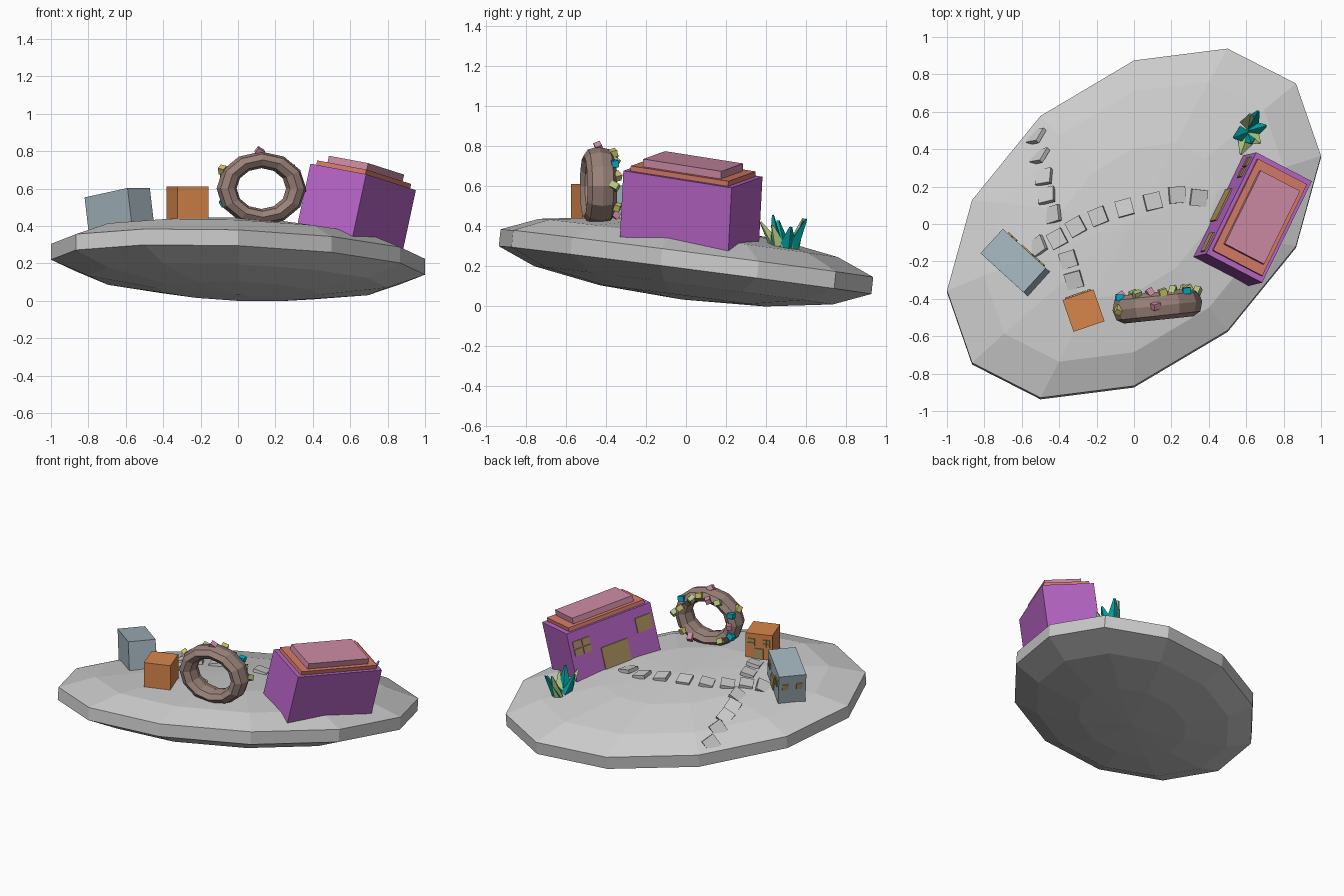
import bpy, bmesh, math, random
from mathutils import Matrix, Vector
from mathutils.bvhtree import BVHTree

if "Cube" in bpy.data.objects:
    bpy.data.objects.remove(bpy.data.objects["Cube"])

random.seed(3)

def mat(name, *rgb):
    m = bpy.data.materials.new(name)
    m.diffuse_color = (*rgb, 1)
    m.use_nodes = True
    m.node_tree.nodes["Principled BSDF"].inputs["Base Color"].default_value = m.diffuse_color
    return m

PURPLE = mat("purple", .48, .13, .57)
CORAL = mat("coral", .68, .2, .14)
PINK = mat("pink", .62, .26, .38)
BLUEGREY = mat("blue_grey", .36, .45, .5)
ORANGE = mat("orange", .68, .24, .07)
TAN = mat("tan", .42, .30, .12)
BROWN = mat("brown", .32, .22, .19)
TEAL = mat("teal", 0, .36, .34)
GREEN = mat("green", .45, .56, .22)
YELLOW = mat("yellow", .65, .58, .15)
BLUE = mat("blue", 0, .42, .58)

def finish(name, bm, material=None):
    me = bpy.data.meshes.new(name)
    bm.to_mesh(me)
    bm.free()
    ob = bpy.data.objects.new(name, me)
    bpy.context.collection.objects.link(ob)
    if material:
        me.materials.append(material)
    return ob

def frame(origin, x, y):
    """Orthonormal frame with its x axis along x and y axis close to y."""
    x = Vector(x).normalized()
    z = x.cross(Vector(y)).normalized()
    m = Matrix((x, z.cross(x), z)).transposed().to_4x4()
    m.translation = Vector(origin)
    return m

def box(name, fr, centre, size, material=None):
    bm = bmesh.new()
    bmesh.ops.create_cube(bm, size=1, matrix=fr @ Matrix.Translation(centre)
                          @ Matrix.Diagonal((*size, 1)))
    return finish(name, bm, material)

def window(name, fr, x, y, z, w, h):
    """Four panes on a wall facing +y."""
    for i, sx in enumerate((-1, 1)):
        for j, sz in enumerate((-1, 1)):
            box(f"{name}_pane_{i}{j}", fr, (x + sx * w * .27, y, z + sz * h * .27),
                (w * .45, .016, h * .45), TAN)

# Tilted, sheared low-poly island
bm = bmesh.new()
bmesh.ops.create_uvsphere(bm, u_segments=12, v_segments=7, radius=1)
k = 1 / .975
bm.transform(Matrix(((k, 0, 0, 0), (.36 * k, .87 * k, .02, 0),
                     (-.04 * k, -.115 * k, .19, .222), (0, 0, 0, 1))))
ground = BVHTree.FromBMesh(bm)
finish("island", bm)

def on_ground(x, y):
    hit, normal, _, _ = ground.ray_cast(Vector((x, y, 2)), Vector((0, 0, -1)))
    return hit, normal

# Large purple house, leaning with the slope; frame origin is the base centre
hall = frame((.6, .018, .34), (.265, .54, -.085), (-.295, .16, .055))
box("hall_walls", hall, (0, 0, .145), (.61, .34, .37), PURPLE)
box("hall_roof_lower", hall, (0, 0, .343), (.55, .30, .026), CORAL)
box("hall_roof_upper", hall, (0, -.005, .375), (.44, .24, .04), PINK)
box("hall_door", hall, (0, .17, .085), (.19, .016, .15), TAN)
window("hall_window_left", hall, .22, .17, .215, .12, .1)
box("hall_window_right", hall, (-.23, .17, .215), (.11, .016, .1), TAN)

# Small blue-grey house
shed = frame((-.625, -.215, .4), (.23, -.21, .05), (.12, .13, 0))
box("shed_walls", shed, (0, 0, .075), (.315, .177, .21), BLUEGREY)
box("shed_door", shed, (0, .088, .045), (.075, .016, .09), TAN)
for s in (-1, 1):
    window(f"shed_window_{s}", shed, s * .1, .088, .11, .06, .05)
    box(f"shed_side_window_{s}", shed, (-.157, s * .045, .1), (.016, .04, .04), TAN)

# Small orange house
hut = Matrix.Translation((-.27, -.463, .42)) @ Matrix.Rotation(math.radians(19), 4, 'Z')
box("hut_walls", hut, (0, 0, .08), (.175, .18, .22), ORANGE)
box("hut_door", hut, (0, .09, .05), (.06, .016, .08), TAN)
for s in (-1, 1):
    window(f"hut_window_{s}", hut, s * .05, .09, .13, .045, .05)

# Upright oval ring resting on the ground: sweep an oval section about y
R, RAD, AXI = .187, .054, .075
ring = (Matrix.Translation((.125, -.438, .6)) @ Matrix.Rotation(math.radians(6), 4, 'Z')
        @ Matrix.Diagonal((1, 1, .82, 1)))

def ring_point(t, p, grow=1):
    r = R + RAD * grow * math.cos(p)
    return ring @ Vector((r * math.cos(t), AXI * grow * math.sin(p), r * math.sin(t)))

bm = bmesh.new()
N, M = 12, 8
rows = [[bm.verts.new(ring_point(2 * math.pi * i / N, 2 * math.pi * j / M))
         for j in range(M)] for i in range(N)]
for i in range(N):
    for j in range(M):
        bm.faces.new((rows[i][j], rows[i][(j + 1) % M],
                      rows[(i + 1) % N][(j + 1) % M], rows[(i + 1) % N][j]))
bmesh.ops.recalc_face_normals(bm, faces=bm.faces)
finish("ring", bm, BROWN)

# Coloured sprinkles: (angle round ring, angle round tube, colour)
sprinkles = [(92, 0, PINK), (150, 0, YELLOW), (155, 60, BLUE), (120, 75, GREEN),
             (100, 95, PINK), (80, 70, YELLOW), (60, 100, GREEN), (40, 60, BLUE),
             (20, 95, YELLOW), (0, 50, GREEN), (-40, 80, YELLOW),
             (180, 95, PINK), (205, 60, BLUE), (230, 90, GREEN), (300, 80, PINK)]
for i, (t, p, m) in enumerate(sprinkles):
    c = ring_point(math.radians(t), math.radians(p), 1)
    spin = Matrix.Rotation(random.uniform(0, 3), 4, (random.random(), 1, random.random()))
    box(f"sprinkle_{i}", Matrix.Translation(c) @ spin, (0, 0, 0), (.042, .034, .034), m)

# Tuft of pointed leaves: (heading, tilt, length, colour)
leaves = [(250, 34, .16, GREEN), (320, 26, .13, GREEN), (80, 20, .16, GREEN),
          (60, 30, .17, TEAL), (200, 22, .15, TEAL), (15, 35, .13, TEAL), (290, 8, .17, TEAL)]
base, _ = on_ground(.61, .495)
for i, (h, tilt, ln, m) in enumerate(leaves):
    h = math.radians(h)
    bm = bmesh.new()
    bmesh.ops.create_cone(bm, cap_ends=True, segments=4, radius1=.05, radius2=.008, depth=ln,
        matrix=Matrix.Translation(base + Vector((.025 * math.cos(h), .04 * math.sin(h), -.01)))
        @ Matrix.Rotation(h, 4, 'Z') @ Matrix.Rotation(math.radians(tilt), 4, 'Y')
        @ Matrix.Translation((0, 0, ln / 2)) @ Matrix.Diagonal((.7, 1, 1, 1)))
    finish(f"leaf_{i}", bm, m)

# Two paths of stepping stones laid on the slope
paths = {"long_path": [(-.52, .465), (-.5, .36), (-.48, .25), (-.465, .15), (-.43, .05),
                       (-.35, -.19), (-.32, -.3)],
         "hall_path": [(-.51, -.12), (-.41, -.08), (-.31, -.015), (-.19, .04), (-.05, .085),
                       (.1, .12), (.23, .155), (.345, .14)]}
for name, pts in paths.items():
    for i, (x, y) in enumerate(pts):
        q0, q1 = Vector(pts[max(i - 1, 0)]), Vector(pts[min(i + 1, len(pts) - 1)])
        d = (q1 - q0).to_3d()
        hit, n = on_ground(x, y)
        side = n.cross(d)
        box(f"{name}_stone_{i}", frame(hit, side.cross(n), side), (0, 0, .006), (.088, .088, .024))
